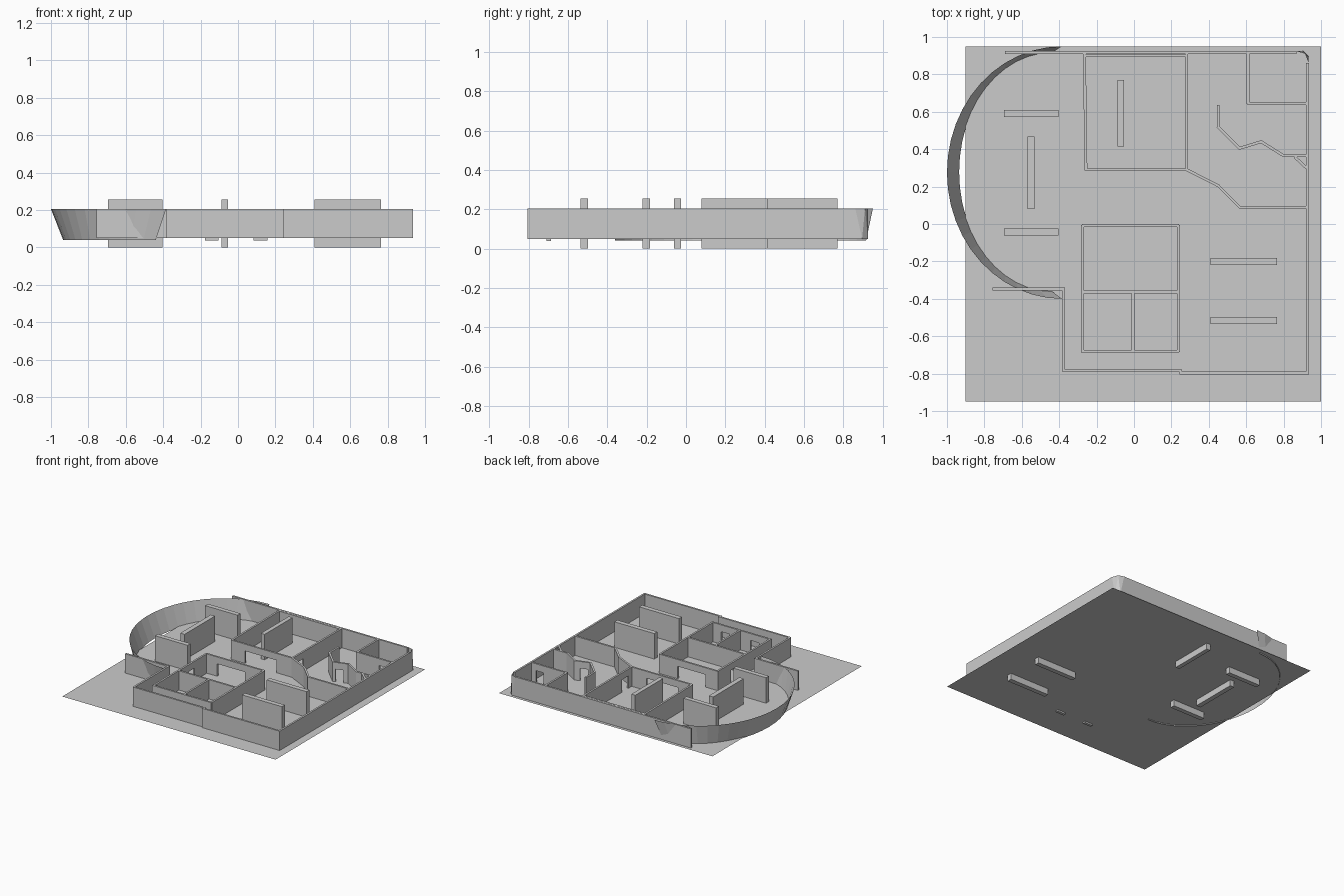
import bpy, math
from mathutils import Vector

if "Cube" in bpy.data.objects:
    bpy.data.objects.remove(bpy.data.objects["Cube"])

FLOOR, TOP, T = 0.05, 0.205, 0.015


def make_mesh(name, verts, faces):
    me = bpy.data.meshes.new(name)
    me.from_pydata(verts, [], faces)
    me.update()
    ob = bpy.data.objects.new(name, me)
    bpy.context.collection.objects.link(ob)
    return ob


BOX_FACES = [(3, 2, 1, 0), (4, 5, 6, 7), (0, 1, 5, 4), (1, 2, 6, 5), (2, 3, 7, 6), (3, 0, 4, 7)]


def add_prism(verts, faces, outline, z0, z1):
    n = len(verts)
    verts += [(x, y, z) for z in (z0, z1) for x, y in outline]
    faces += [tuple(i + n for i in f) for f in BOX_FACES]


def wall(name, points, doors=(), ext=T / 2):
    """Wall along a path; doors = (segment, start, end, height) in distance along the segment."""
    verts, faces = [], []
    for i, (a, b) in enumerate(zip(points, points[1:])):
        a, b = Vector(a), Vector(b)
        length, d = (b - a).length, (b - a).normalized()
        n = Vector((-d.y, d.x)) * T / 2

        def piece(s, e, z0):
            p, q = a + d * s, a + d * e
            add_prism(verts, faces, [p - n, q - n, q + n, p + n], z0, TOP)

        pos = -ext if i == 0 else -T / 4
        for seg, s, e, h in doors:
            if seg == i:
                piece(pos, s, FLOOR)
                piece(s, e, FLOOR + h)
                pos = e
        piece(pos, length + (ext if i == len(points) - 2 else T / 4), FLOOR)
    return make_mesh(name, verts, faces)


def block(name, x0, x1, y0, y1, z0, z1):
    v, f = [], []
    add_prism(v, f, [(x0, y0), (x1, y0), (x1, y1), (x0, y1)], z0, z1)
    return make_mesh(name, v, f)


# ground sheet
make_mesh("ground_sheet", [(-0.9, -0.95, FLOOR), (1, -0.95, FLOOR), (1, 0.95, FLOOR), (-0.9, 0.95, FLOOR)],
          [(0, 1, 2, 3)])

# outer walls
wall("back_outer_wall", [(-0.69, 0.917), (0.87, 0.917)], ext=0)
wall("right_outer_wall", [(0.927, -0.797), (0.927, 0.86)], ext=0)
wall("front_outer_wall_right", [(0.25, -0.797), (0.927, -0.797)])
wall("front_outer_wall_left", [(0.25, -0.785), (-0.377, -0.785), (-0.377, -0.355)])
wall("left_stub_wall", [(-0.75, -0.347), (-0.377, -0.347)])

# sloping corner facet
make_mesh("back_right_corner",
          [(0.87, 0.924, TOP), (0.915, 0.91, TOP), (0.934, 0.86, TOP),
           (0.905, 0.924, FLOOR), (0.934, 0.895, FLOOR),
           (0.87, 0.924, FLOOR), (0.934, 0.86, FLOOR)],
          [(0, 3, 1), (1, 3, 4), (1, 4, 2), (0, 5, 3), (2, 4, 6)])

# flared half-round wall
N = 24
verts, faces = [], []
for i in range(N + 1):
    a = math.pi / 2 + math.pi * i / N
    c, s = math.cos(a), math.sin(a)
    verts += [(-0.44 + 0.495 * c, 0.278 + 0.637 * s, 0.04), (-0.385 + 0.615 * c, 0.275 + 0.675 * s, TOP)]
    if i < N:
        faces.append((2 * i, 2 * i + 1, 2 * i + 3, 2 * i + 2))
make_mesh("flared_round_wall", verts, faces)

# back room with a bent corridor wall
wall("back_room_wall", [(-0.265, 0.91), (-0.257, 0.29), (0.282, 0.29), (0.282, 0.91)],
     [(1, 0.12, 0.40, 0.10), (2, 0.05, 0.13, 0.10)])
wall("back_room_inner_lining", [(-0.257, 0.90), (0.282, 0.90)])
wall("corridor_wall", [(0.282, 0.29), (0.45, 0.205), (0.565, 0.09), (0.92, 0.09)])

# corner room and zigzag partition
wall("corner_room_wall", [(0.61, 0.91), (0.61, 0.645), (0.92, 0.645)], [(1, 0.20, 0.27, 0.10)])
wall("zigzag_partition", [(0.45, 0.63), (0.45, 0.52), (0.565, 0.405), (0.68, 0.44), (0.80, 0.365), (0.92, 0.365)],
     [(2, 0.02, 0.08, 0.10)])
wall("corner_brace", [(0.86, 0.358), (0.922, 0.30)], ext=0)

# centre rooms
wall("centre_room_wall", [(-0.275, -0.68), (-0.275, -0.008), (0.238, -0.008), (0.238, -0.68), (-0.275, -0.68)],
     [(0, 0.43, 0.51, 0.10), (1, 0.10, 0.35, 0.10), (3, 0.08, 0.155, 0.10), (3, 0.34, 0.415, 0.10)])
wall("centre_cross_wall", [(-0.275, -0.363), (0.238, -0.363)])
wall("centre_divider", [(-0.005, -0.68), (-0.005, -0.363)])
for i, x in enumerate((-0.14, 0.12)):
    block(f"door_sill_{i}", x - 0.037, x + 0.037, -0.708, -0.685, 0.038, 0.053)

# freestanding tall partitions through the ground
PANELS = [(-0.695, -0.405, 0.573, 0.61), (-0.57, -0.532, 0.08, 0.468), (-0.695, -0.405, -0.062, -0.025),
          (-0.087, -0.053, 0.415, 0.77), (0.41, 0.765, -0.22, -0.182), (0.41, 0.765, -0.535, -0.497)]
for i, p in enumerate(PANELS):
    block(f"tall_partition_{i}", *p, 0.0, 0.255)
